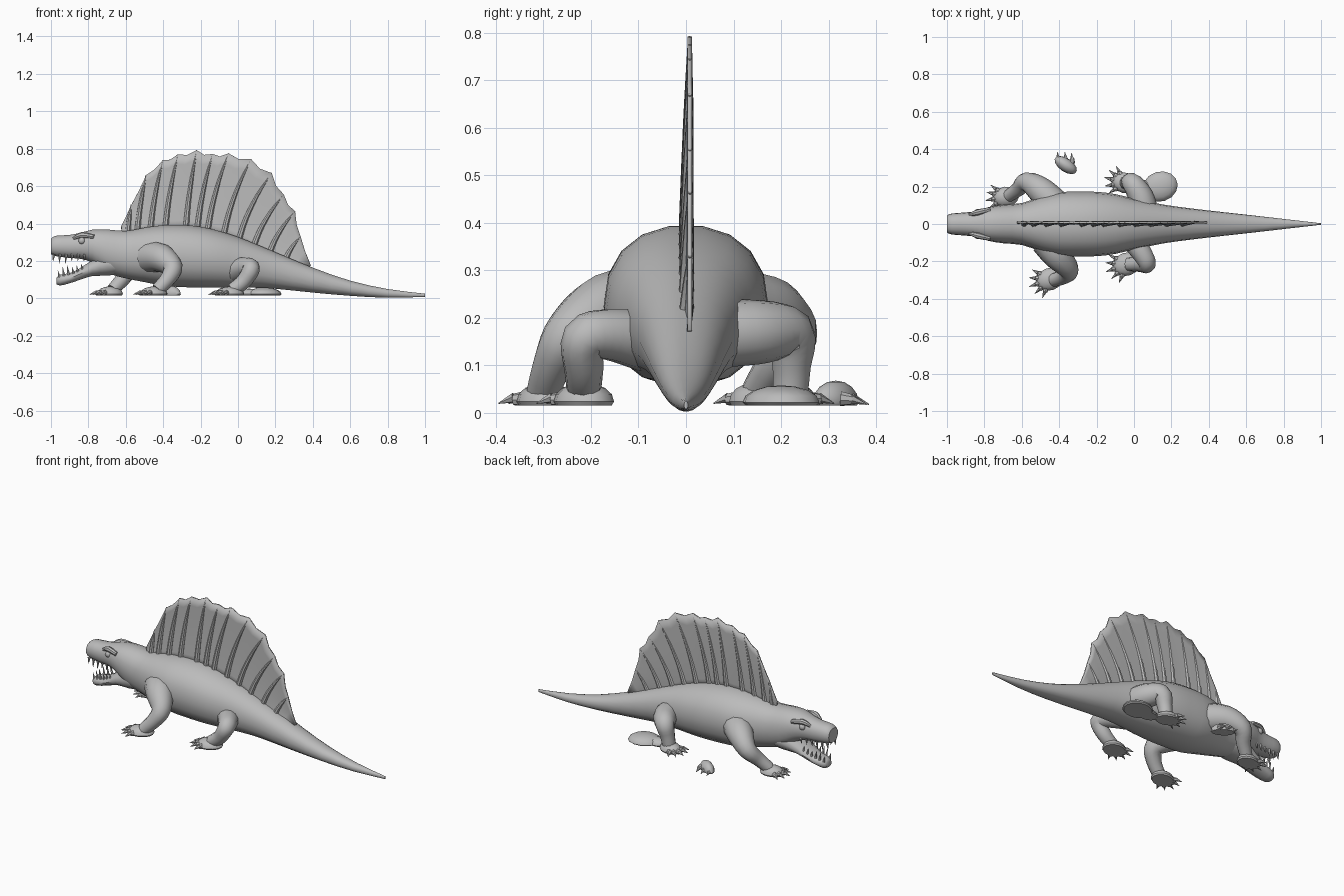
import bpy, bmesh, math
from mathutils import Vector, Matrix

cube = bpy.data.objects.get("Cube")
if cube:
    bpy.data.objects.remove(cube)

grey = bpy.data.materials.new("plain_grey")
grey.use_nodes = True
grey.diffuse_color = (0.5, 0.5, 0.5, 1)
grey.node_tree.nodes["Principled BSDF"].inputs["Base Color"].default_value = (0.5, 0.5, 0.5, 1)


def finish(name, bm, angle=40):
    """Turn a bmesh into a smooth shaded object."""
    bmesh.ops.recalc_face_normals(bm, faces=bm.faces)
    me = bpy.data.meshes.new(name)
    bm.to_mesh(me)
    bm.free()
    me.materials.append(grey)
    for p in me.polygons:
        p.use_smooth = True
    me.set_sharp_from_angle(angle=math.radians(angle))
    ob = bpy.data.objects.new(name, me)
    bpy.context.collection.objects.link(ob)
    return ob


def spline(pts, steps):
    """Catmull-Rom resampling of points with any number of values."""
    out = []
    for i in range(len(pts) - 1):
        a, b, c, d = (pts[max(0, min(len(pts) - 1, i + k))] for k in (-1, 0, 1, 2))
        for s in range(steps):
            t = s / steps
            out.append([0.5 * (2 * q + (r - p) * t + (2 * p - 5 * q + 4 * r - u) * t * t
                               + (3 * q - p - 3 * r + u) * t ** 3)
                        for p, q, r, u in zip(a, b, c, d)])
    return out + [list(pts[-1])]


def skin(bm, rings):
    loops = [[bm.verts.new(p) for p in ring] for ring in rings]
    n = len(loops[0])
    for a, b in zip(loops, loops[1:]):
        for j in range(n):
            bm.faces.new((a[j], a[(j + 1) % n], b[(j + 1) % n], b[j]))
    bm.faces.new(loops[0])
    bm.faces.new(loops[-1])


def trunk(name, stations, sides=18, steps=2, power=0.9):
    """Loft along x from stations of (x, bottom, top, half width)."""
    rings = []
    for x, lo, hi, w in spline(stations, steps):
        ring = []
        for j in range(sides):
            a = 2 * math.pi * j / sides
            c, s = math.cos(a), math.sin(a)
            ring.append((x, w * math.copysign(abs(c) ** power, c),
                         (lo + hi) / 2 + (hi - lo) / 2 * math.copysign(abs(s) ** power, s)))
        rings.append(ring)
    bm = bmesh.new()
    skin(bm, rings)
    return finish(name, bm)


def add_tube(bm, pts, sides=12, steps=4):
    """Loft round rings along a path of (x, y, z, radius)."""
    path = spline(pts, steps)
    side, rings = Vector((0.3, 1, 0.1)), []
    for i, p in enumerate(path):
        t = Vector(path[min(i + 1, len(path) - 1)][:3]) - Vector(path[max(i - 1, 0)][:3])
        t.normalize()
        side = (side - t * side.dot(t)).normalized()
        up = t.cross(side)
        rings.append([Vector(p[:3]) + p[3] * (side * math.cos(2 * math.pi * j / sides)
                      + up * math.sin(2 * math.pi * j / sides)) for j in range(sides)])
    skin(bm, rings)


def add_ball(bm, centre, size, turn=0, floor=None):
    m = Matrix.Translation(centre) @ Matrix.Rotation(turn, 4, "Z") @ Matrix.Diagonal((*size, 1))
    verts = bmesh.ops.create_uvsphere(bm, u_segments=14, v_segments=8, radius=1, matrix=m)["verts"]
    if floor is not None:
        for v in verts:
            v.co.z = max(v.co.z, floor)


def add_spike(bm, base, tip, r):
    add_tube(bm, [(*base, r), (*tip, r * 0.1)], sides=6, steps=1)


# Body, upper head and tail
BODY = [(-1, .235, .32, .045), (-.975, .225, .335, .056), (-.9, .215, .34, .062),
        (-.84, .21, .352, .07), (-.78, .19, .368, .09), (-.7, .135, .37, .103),
        (-.6, .105, .362, .112), (-.5, .085, .38, .145), (-.4, .065, .393, .17),
        (-.3, .058, .395, .173), (-.2, .055, .385, .172), (-.1, .055, .362, .16),
        (0, .055, .33, .135), (.1, .055, .29, .115), (.2, .05, .248, .097),
        (.4, .03, .165, .072), (.6, .013, .095, .05), (.8, .003, .05, .027), (1, .008, .025, .004)]
trunk("body", BODY)

# Open lower jaw
trunk("lower_jaw", [(-.97, .075, .11, .025), (-.95, .068, .128, .043), (-.9, .08, .135, .053),
                    (-.84, .1, .165, .062), (-.78, .118, .205, .075), (-.7, .12, .25, .09),
                    (-.62, .13, .25, .09)], sides=14)

# Teeth along both jaws
bm = bmesh.new()
for s in (-1, 1):
    for i in range(6):
        x = -.985 + .033 * i
        big = 1.35 if i in (1, 2) else 1
        add_spike(bm, (x, s * (.036 + .004 * i), .236), (x - .004, s * (.036 + .004 * i), .236 - .036 * big), .009)
        x = -.955 + .025 * i
        z = .112 + .007 * i
        add_spike(bm, (x, s * (.028 + .004 * i), z), (x - .008, s * (.03 + .004 * i), z + .036 * big), .008)
finish("teeth", bm)

# Eyes and brows
bm = bmesh.new()
for s in (-1, 1):
    add_ball(bm, (-.835, s * .066, .308), (.018, .014, .018))
finish("eyes", bm)
bm = bmesh.new()
for s in (-1, 1):
    add_tube(bm, [(-.88, s * .05, .32, .008), (-.835, s * .062, .338, .016), (-.77, s * .078, .33, .012)], sides=8)
finish("brows", bm)

# Sail ribs: tip x, tip z, base x
RIBS = [(-.625, .385, -.62), (-.57, .50, -.59), (-.49, .66, -.54), (-.40, .74, -.47),
        (-.32, .77, -.39), (-.22, .792, -.28), (-.135, .772, -.22), (-.05, .775, -.165), (.07, .745, -.08),
        (.18, .67, 0), (.245, .555, .08), (.305, .465, .165), (.335, .33, .25), (.39, .175, .36)]


def back_height(x):
    for a, b in zip(BODY, BODY[1:]):
        if a[0] <= x <= b[0]:
            return a[2] + (b[2] - a[2]) * (x - a[0]) / (b[0] - a[0])


def rib_point(rib, t):
    tx, tz, bx = rib
    bz = back_height(bx) - .03
    bend = .12 * (tx - bx) * 4 * t * (1 - t)
    return Vector((bx + (tx - bx) * t - bend, .008 * t, bz + (tz - bz) * t))


bm = bmesh.new()
for rib in RIBS[1:-1]:
    pts = [rib_point(rib, t) for t in (0, .33, .67, 1)]
    add_tube(bm, [(*p, r) for p, r in zip(pts, (.017, .014, .010, .004))], sides=8, steps=3)
finish("sail_ribs", bm)

# Sail membrane, scalloped and slightly billowed between ribs
bm = bmesh.new()
columns = []
levels = [k / 8 for k in range(9)]
for i, rib in enumerate(RIBS):
    columns.append([rib_point(rib, t) for t in levels])
    if i + 1 < len(RIBS):
        mid = []
        for t in levels:
            p = (rib_point(rib, t * .965) + rib_point(RIBS[i + 1], t * .965)) / 2
            p.y += .007 * math.sin(math.pi * t)
            mid.append(p)
        columns.append(mid)
grid = [[bm.verts.new(p) for p in col] for col in columns]
for a, b in zip(grid, grid[1:]):
    for k in range(8):
        bm.faces.new((a[k], b[k], b[k + 1], a[k + 1]))
sail = finish("sail_membrane", bm, 60)
thick = sail.modifiers.new("thickness", "SOLIDIFY")
thick.thickness = .009
thick.offset = 0


def add_paw(bm, x, y, heading, length, width, height=.04):
    """Flat paw with five toes and claws, pointing along heading."""
    ground = .016
    add_ball(bm, (x, y, ground + .008), (length, width, height), heading, ground)
    for k in range(-2, 3):
        a = heading + k * .42
        d = Vector((math.cos(a), math.sin(a), 0))
        reach = length * (1 - .06 * abs(k))
        c = Vector((x, y, ground + .012))
        p, q = c + d * reach * .55, c + d * reach * 1.08
        add_tube(bm, [(*p, .02), (*q, .013)], sides=8, steps=2)
        add_spike(bm, q + Vector((0, 0, .004)), q + d * .036 - Vector((0, 0, .008)), .011)
    for v in bm.verts:
        v.co.z = max(v.co.z, ground)


# Legs: path of (x, y, z, radius), then paw placement
LEGS = {
    "front_right_leg": ([(-.47, -.09, .22, .085), (-.41, -.17, .215, .077), (-.35, -.245, .165, .055),
                         (-.375, -.28, .105, .042), (-.43, -.3, .045, .036)], (-.45, -.295, math.radians(200), .075, .06)),
    "front_left_leg": ([(-.42, .1, .22, .085), (-.5, .18, .21, .073), (-.575, .225, .16, .052),
                        (-.62, .185, .1, .04), (-.67, .15, .045, .034)], (-.685, .145, math.radians(190), .07, .055)),
    "rear_right_leg": ([(-.01, -.08, .15, .065), (.045, -.16, .165, .055), (.07, -.215, .155, .047),
                        (.03, -.215, .09, .041), (-.03, -.215, .045, .036)], (-.04, -.215, math.radians(200), .075, .062)),
    "rear_left_leg": ([(.06, .07, .165, .07), (.035, .15, .17, .068), (-.01, .218, .165, .055),
                       (-.03, .222, .1, .042), (-.04, .22, .045, .038)], (-.05, .22, math.radians(165), .07, .055)),
}
for name, (path, paw) in LEGS.items():
    bm = bmesh.new()
    add_tube(bm, path)
    finish(name, bm)
    bm = bmesh.new()
    add_paw(bm, *paw)
    finish(name.replace("leg", "paw"), bm)

# Loose sole slab behind the rear left leg
bm = bmesh.new()
add_ball(bm, (.14, .2, .022), (.095, .08, .036), .3, .016)
add_ball(bm, (.06, .19, .022), (.06, .045, .03), 0, .016)
finish("loose_sole", bm)

# Loose paw tip beside the body
bm = bmesh.new()
add_ball(bm, (-.365, .315, .022), (.068, .036, .046), -.6, .016)
for x, y in ((-.405, .35), (-.365, .35), (-.33, .345)):
    add_tube(bm, [(x, y - .02, .03, .016), (x, y + .005, .028, .011)], sides=8, steps=1)
    add_spike(bm, (x, y, .03), (x - .005, y + .035, .018), .011)
finish("loose_paw_tip", bm)
